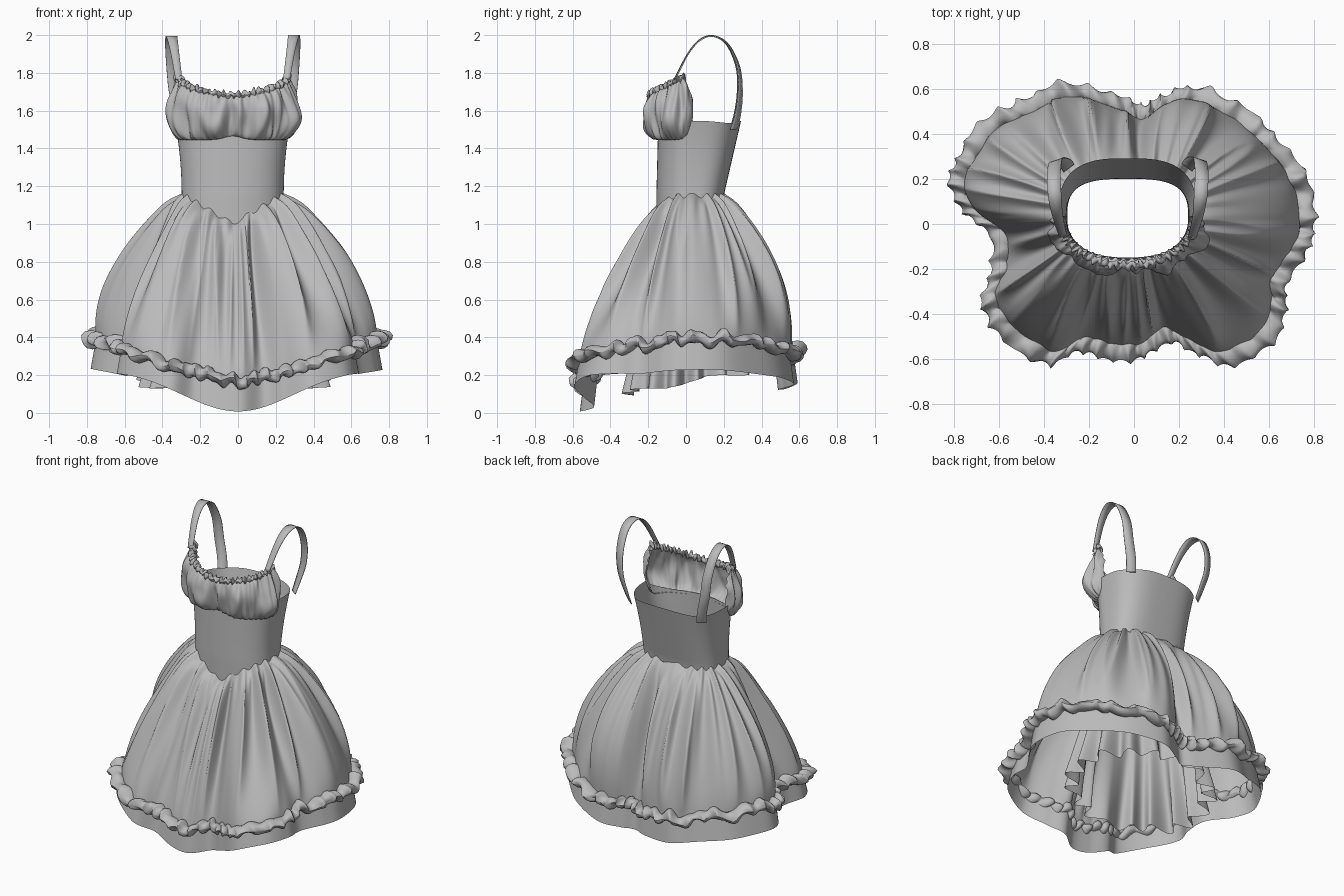
import bpy, bmesh, math
from math import sin, cos, pi, exp, atan2, hypot
from mathutils import Vector, noise

cube = bpy.data.objects.get("Cube")
if cube:
    bpy.data.objects.remove(cube, do_unlink=True)

# One plain cloth colour
cloth = bpy.data.materials.new("grey cloth")
cloth.use_nodes = True
GREY = (.5, .5, .5, 1)
cloth.diffuse_color = GREY
bsdf = next(n for n in cloth.node_tree.nodes if n.type == 'BSDF_PRINCIPLED')
bsdf.inputs["Base Color"].default_value = GREY
bsdf.inputs["Roughness"].default_value = .8

CX = -.028          # middle of the body
WAIST_Y = .025


def sheet(name, nu, nv, shape, closed=True, seams=(), thickness=0):
    """Cloth grid from shape(u, v); seams are u positions where panels meet."""
    bm = bmesh.new()
    cols = nu if closed else nu + 1
    grid = [[bm.verts.new(shape(i / nu, j / nv)) for j in range(nv + 1)]
            for i in range(cols)]
    for i in range(nu):
        a, b = grid[i], grid[(i + 1) % cols]
        for j in range(nv):
            bm.faces.new((a[j], b[j], b[j + 1], a[j + 1]))
    cut = []
    for s in seams:
        col = grid[round(s * nu) % cols]
        cut += [bm.edges.get((col[j], col[j + 1])) for j in range(nv)]
    if cut:
        bmesh.ops.split_edges(bm, edges=cut)
    mesh = bpy.data.meshes.new(name)
    bm.to_mesh(mesh)
    bm.free()
    mesh.shade_smooth()
    mesh.materials.append(cloth)
    obj = bpy.data.objects.new(name, mesh)
    bpy.context.collection.objects.link(obj)
    if thickness:
        mod = obj.modifiers.new("thickness", 'SOLIDIFY')
        mod.thickness = thickness


def spline(pts, t, closed):
    """Smooth curve through pts, t from 0 to 1."""
    n = len(pts)
    x = t * (n if closed else n - 1)
    i = int(x) if closed else min(int(x), n - 2)
    f = x - i
    a, b, c, d = (Vector(pts[k % n] if closed else pts[max(0, min(k, n - 1))])
                  for k in range(i - 1, i + 3))
    return b + .5 * f * (c - a + f * (2 * a - 5 * b + 4 * c - d
                                      + f * (3 * (b - c) + d - a)))


def wob(x, y, z=0):
    return noise.noise(Vector((x, y, z)))


def body_ring(a, rx, back, front):
    """Body cross-section: round in front, flat across the back."""
    c, s = cos(a), sin(a)
    power, ry = (.65, back) if s > 0 else (.9, front)
    return Vector((CX + rx * math.copysign(abs(c) ** power, c),
                   WAIST_Y + ry * math.copysign(abs(s) ** power, s)))


# Wavy plan of the skirt, counter-clockwise from the left side
HEM = [(.77, 0), (.735, .195), (.6, .37), (.45, .5), (.25, .575), (.115, .53),
       (.035, .49), (-.06, .53), (-.285, .595), (-.46, .53), (-.64, .44),
       (-.75, .285), (-.785, .175), (-.73, .06), (-.6, -.05), (-.6, -.2),
       (-.645, -.34), (-.55, -.49), (-.37, -.595), (-.24, -.535),
       (-.105, -.56), (.025, -.56), (.14, -.49), (.25, -.535), (.4, -.595),
       (.57, -.52), (.64, -.38), (.645, -.25), (.735, -.115)]


def waist_height(x, y):
    """Flat behind, dipping to a point at the front."""
    return min(1.15, 1 + .6 * abs(x - CX)) if y < WAIST_Y else 1.15


def frill_height(p):
    back = max(0, min(1, p.y + .5))
    return .14 + .13 * back + (.31 - .14 * back) * hypot(p.x, .08)


def hem_height(p):
    back = max(0, min(1, p.y + .5))
    front = .008 + .225 * (1 - exp(-(p.x / .42) ** 2))
    return front + (frill_height(p) - .16 - front) * back


def hem_frame(u):
    p = spline(HEM, u, True)
    return p, atan2(p.y - WAIST_Y, p.x - CX)


# Skirt: gathered at the waist, falling in folds to the wavy hem
def skirt(u, v):
    p, a = hem_frame(u)
    t = (1 - v) * 1.2
    s, below = min(t, 1), max(0, t - 1) / .2
    w = body_ring(a, .27, .178, .182)
    fall = 1 - (1 - s) ** (1.65 + .5 * sin(a))
    fall += .09 * (1 - exp(-25 * s)) * (1 - s)
    q = w + (p * .955 - w) * fall
    swell = sin(pi * s ** .7) if s < 1 else 0
    ridge = abs(wob(5 * cos(a), 5 * sin(a), 4 + s * .3))
    fold = swell * (.05 * wob(3 * cos(a), 3 * sin(a), s * .4) + .025 - .15 * ridge)
    fold += .012 * cos(38 * a) * exp(-6 * s) * min(1, 20 * s)
    q += Vector((cos(a), sin(a))) * fold
    q *= 1 + .04 * below
    top, low = waist_height(*w), frill_height(p)
    z = top + (low - top) * s + (hem_height(p) - low) * below
    z += .012 * cos(19 * a) * exp(-8 * s)
    return q.x, q.y, max(z, 0)


sheet("skirt", 464, 44, skirt, seams=(.02, .22, .5, .74))


# Hem frill: a full crumpled ruffle lying along the skirt
def frill(u, v):
    p, a = hem_frame(u)
    out = p.normalized()
    side = Vector((-out.y, out.x))
    b = 2 * pi * v
    ph = 2 * pi * 58 * u + 2.5 * wob(p.x * 6, p.y * 6) + sin(b)
    size = 1 + .2 * sin(ph) + .4 * wob(p.x * 14, p.y * 14, sin(b))
    q = p * .985 + out * (.004 + .045 * cos(b) * size)
    q += side * .008 * cos(ph) * cos(b)
    z = frill_height(p) + .032 * sin(b) * size + .01 * sin(2 * pi * 37 * u)
    z += .035 * wob(p.x * 9, p.y * 9, 3)
    return q.x, q.y, z


sheet("hem_frill", 1160, 12, frill)


# Pleated underskirt hanging inside
def underskirt(u, v):
    a, s = 2 * pi * u, 1 - v
    w = body_ring(a, .268, .176, .18)
    pleat = 1 + s * (.12 * sin(17 * a + 2 * wob(cos(a) * 2, sin(a) * 2))
                     + .1 * wob(3 * cos(a), 3 * sin(a), 7))
    foot = Vector((CX + .47 * cos(a), WAIST_Y + .34 * sin(a)))
    q = w + (foot * pleat - w) * s
    top = waist_height(*w) - .04
    low = .165 + .06 * sin(a) + .012 * sin(5 * a)
    return q.x, q.y, top + (low - top) * s


sheet("underskirt", 272, 16, underskirt)


# Fitted bodice, pointed at the front
def bodice(u, v):
    a = 2 * pi * u
    low = waist_height(CX + .27 * cos(a), sin(a)) - .012
    top = 1.54 - .08 * max(0, -sin(a)) ** .5 + .006 * cos(4 * a)
    z = low + (top - low) * v
    h = max(0, (z - 1.15) / .39)
    q = body_ring(a, .27 + .035 * h ** 2, .175 + .09 * h, .182 - .01 * h)
    return q.x, q.y, z


sheet("bodice", 96, 16, bodice,
      seams=(0, .17, .25, .33, .5, .67, .75, .83))


# Bust line shared by the cups and their gathered edge
def bust_top(k):
    edge = max(0, abs(k) - .85) / .15
    return 1.68 + .1 * min(1, abs(k) / .85) ** 1.5 - .11 * edge


def bust(u, v):
    k = 2 * u - 1
    a = k * math.radians(102)
    edge = max(0, abs(k) - .75) / .25
    low = 1.445 + .02 * exp(-60 * k * k) + .07 * edge ** 2
    z = low + (bust_top(k) - low) * v
    puff = max(0, sin(pi * v)) ** .6
    lobe = (1 - .7 * exp(-70 * k * k)) * (1 - .6 * edge ** 2)
    crease = .012 * sin(30 * k + 4 * wob(k * 4, v)) + .05 * wob(k * 9, v * 1.5)
    gather = .007 * cos(84 * k) * (1 - puff)
    b = puff * (.064 * lobe + crease * (.3 + .7 * lobe)) + gather
    base = .95 + .05 * v
    x = (.29 * base + b) * sin(a)
    y = -(.165 * base + .02 * v * cos(a) + b) * cos(a)
    return CX + x, y, z - .035 * puff * lobe * (1 - v)


sheet("bust_cups", 240, 24, bust, closed=False, seams=(.5,))


# Small crumpled edging along the top of the bust
def edging(u, v):
    k = (u - .5) * 1.76
    x, y, z = bust(k / 2 + .5, 1)
    b = 2 * pi * v
    r = .016 + .005 * sin(2 * pi * 34 * u) + .01 * wob(u * 60, cos(b), sin(b))
    out = Vector((x - CX, y * 2)).normalized()
    z += r * sin(b) * 1.1 + .005 * sin(2 * pi * 23 * u)
    return x + out.x * r * cos(b), y + out.y * r * cos(b), z


sheet("bust_edging", 360, 8, edging, closed=False)

# Shoulder straps, looping from the bust over to the back
STRAP = [(.285, -.06, 1.765), (.305, .01, 1.9), (.318, .075, 1.975),
         (.325, .145, 1.995), (.328, .22, 1.95), (.322, .275, 1.83),
         (.31, .285, 1.7), (.28, .272, 1.58), (.262, .25, 1.5)]


def strap_shape(mirror):
    def shape(u, v):
        p = spline(STRAP, u, False)
        turn = max(0, u - .4) * 1.1
        wide = Vector((cos(turn), -sin(turn), 0))
        p += wide * (v - .5) * (.035 + .025 * min(1, u * 3))
        return CX + mirror * p.x, p.y, p.z
    return shape


for name, mirror in (("left_strap", 1), ("right_strap", -1)):
    sheet(name, 48, 2, strap_shape(mirror), closed=False, thickness=.005)
